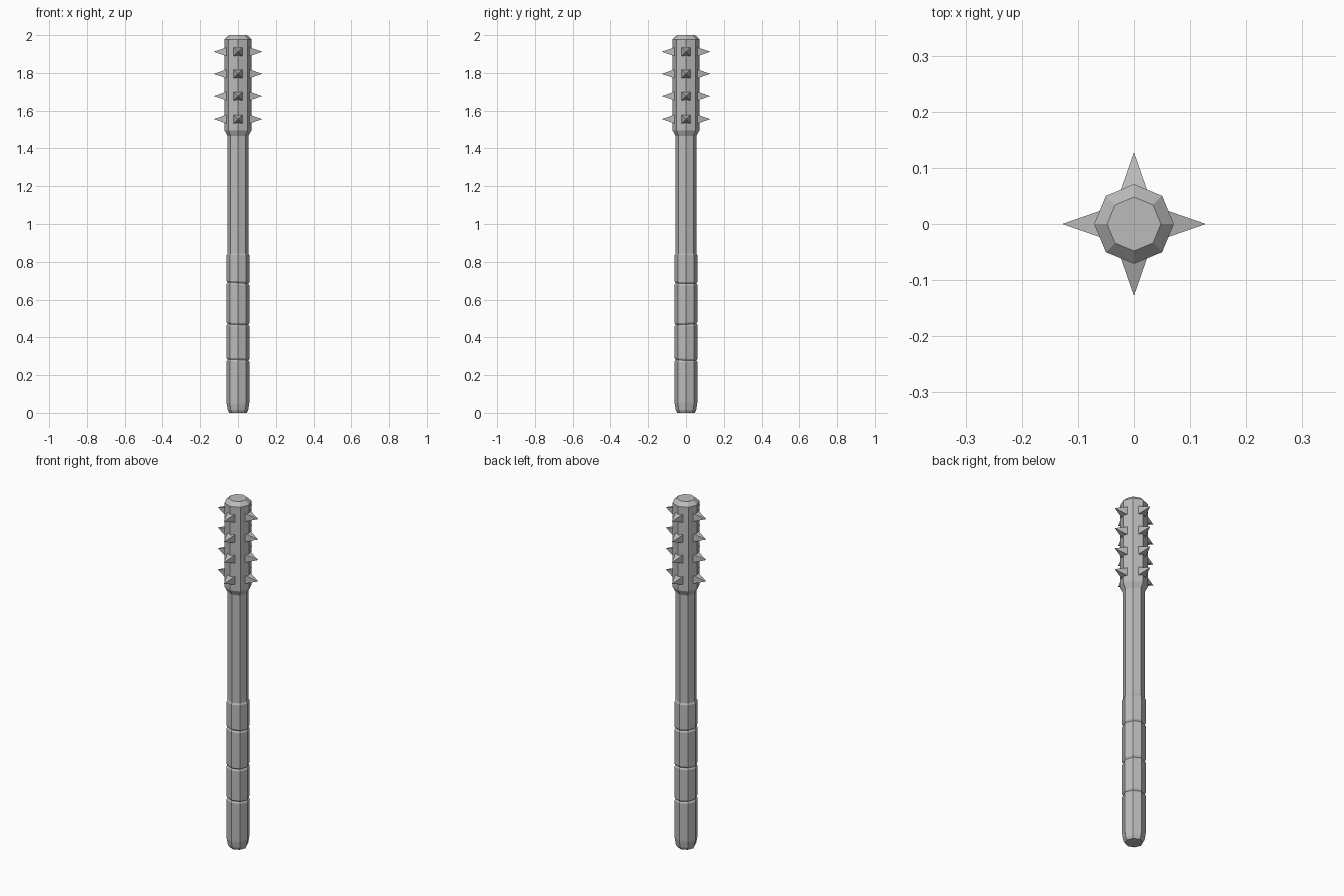
import bpy, bmesh, math
from mathutils import Matrix, Vector

cube = bpy.data.objects.get("Cube")
if cube:
    bpy.data.objects.remove(cube, do_unlink=True)

SIDES = 8

grey = bpy.data.materials.new("plain grey")
grey.use_nodes = True
colour = (0.5, 0.5, 0.5, 1)
grey.diffuse_color = colour
grey.node_tree.nodes["Principled BSDF"].inputs["Base Color"].default_value = colour


def finish(name, bm):
    bmesh.ops.recalc_face_normals(bm, faces=bm.faces)
    mesh = bpy.data.meshes.new(name)
    bm.to_mesh(mesh)
    bm.free()
    mesh.materials.append(grey)
    obj = bpy.data.objects.new(name, mesh)
    bpy.context.collection.objects.link(obj)
    return obj


def octagonal_column(name, profile):
    """Stack of capped octagon rings given as (radius, height, tilt x, tilt y)."""
    bm = bmesh.new()
    rings = []
    for radius, height, tx, ty in profile:
        ring = []
        for i in range(SIDES):
            a = math.tau * i / SIDES
            x, y = radius * math.cos(a), radius * math.sin(a)
            ring.append(bm.verts.new((x, y, height + tx * x + ty * y)))
        rings.append(ring)
    for low, high in zip(rings, rings[1:]):
        for i in range(SIDES):
            j = (i + 1) % SIDES
            bm.faces.new((low[i], low[j], high[j], high[i]))
    bm.faces.new(rings[0][::-1])
    bm.faces.new(rings[-1])
    return finish(name, bm)


# Wrapped grip: rounded butt, three slightly tilted grooves, chamfered top
grip = [(0.046, 0, 0, 0), (0.054, 0.015, 0, 0), (0.06, 0.052, 0.04, 0.04)]
for height, tx, ty in [(0.28, -0.04, -0.03), (0.47, -0.04, 0.06), (0.687, -0.06, -0.02)]:
    grip += [(0.061, height - 0.009, tx, ty), (0.055, height, tx, ty),
             (0.061, height + 0.009, tx, ty)]
grip += [(0.06, 0.835, 0, 0), (0.055, 0.845, 0, 0)]
octagonal_column("grip", grip)

# Slim shaft
octagonal_column("shaft", [(0.055, 0.83, 0, 0), (0.055, 1.48, 0, 0)])

# Thick head with chamfered ends
octagonal_column("head", [(0.055, 1.465, 0, 0), (0.071, 1.495, 0, 0),
                          (0.071, 1.978, 0, 0), (0.048, 2.0, 0, 0)])

# Four rows of square pyramid spikes, one on each side
bm = bmesh.new()
base, tip, half = 0.059, 0.128, 0.024
for height in (1.555, 1.677, 1.795, 1.912):
    for quarter in range(4):
        turn = Matrix.Rotation(quarter * math.pi / 2, 3, "Z")
        corners = [bm.verts.new(turn @ Vector((base, half * s, height + half * t)))
                   for s, t in ((-1, -1), (1, -1), (1, 1), (-1, 1))]
        point = bm.verts.new(turn @ Vector((tip, 0, height)))
        bm.faces.new(corners[::-1])
        for i in range(4):
            bm.faces.new((corners[i], corners[(i + 1) % 4], point))
finish("spikes", bm)
